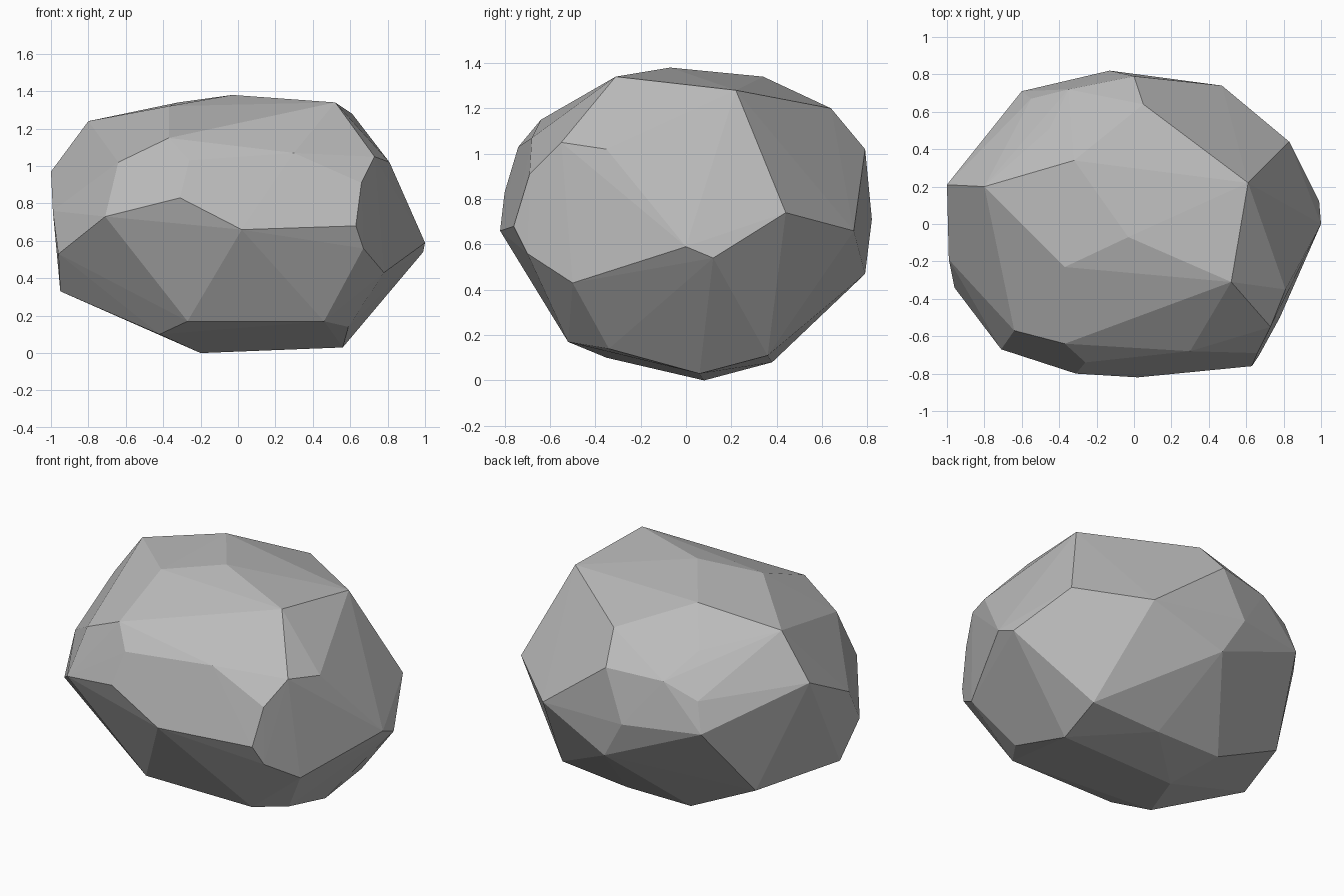
import bpy
import bmesh

# Remove the default cube if it is present
default_cube = bpy.data.objects.get("Cube")
if default_cube:
    bpy.data.objects.remove(default_cube, do_unlink=True)


def make_material(name, colour):
    material = bpy.data.materials.new(name)
    material.use_nodes = True
    material.diffuse_color = colour
    shader = next(n for n in material.node_tree.nodes if n.type == "BSDF_PRINCIPLED")
    shader.inputs["Base Color"].default_value = colour
    return material


def faceted_hull(name, corners, material, unit):
    """Wrap a flat-shaded convex stone around the chiselled corner points."""
    mesh = bpy.data.meshes.new(name)
    stone = bmesh.new()
    for corner in corners:
        stone.verts.new([value * unit for value in corner])
    result = bmesh.ops.convex_hull(stone, input=stone.verts[:])
    unused = {item for key in ("geom_interior", "geom_unused")
              for item in result[key] if isinstance(item, bmesh.types.BMVert)}
    loose = [v for v in unused if v.is_valid and not v.link_faces]
    bmesh.ops.delete(stone, geom=loose, context="VERTS")
    bmesh.ops.recalc_face_normals(stone, faces=stone.faces[:])
    for face in stone.faces:
        face.smooth = False
    stone.to_mesh(mesh)
    stone.free()
    mesh.materials.append(material)
    rock = bpy.data.objects.new(name, mesh)
    bpy.context.collection.objects.link(rock)
    return rock


# Corner points of the stone, in hundredths of a unit
crown = [(52, -31, 134), (-3, -7, 138), (-32, 34, 134), (61, 22, 128),
         (5, 64, 120), (-80, 20, 124), (-37, -23, 132)]
front_side = [(66, -69, 91), (63, -76, 68), (2, -82, 66), (-31, -80, 83),
              (-26, -74, 103), (-37, -64, 115), (30, -68, 107),
              (-64, -57, 102), (-71, -67, 73), (67, -70, 56)]
left_side = [(81, -35, 102), (73, -55, 105), (100, 0, 59), (99, 12, 54),
             (83, 44, 74), (78, -50, 43)]
back_side = [(0, 79, 102), (-13, 82, 71), (47, 74, 66), (1, 79, 47),
             (-60, 71, 73), (-35, 72, 100), (-55, 67, 91), (-45, 51, 114)]
right_side = [(-100, 21, 97), (-99, -19, 76), (-96, -34, 53),
              (-95, -16, 33), (-74, 37, 29)]
underside = [(56, 6, 3), (59, -34, 14), (46, -52, 17), (-27, -52, 17),
             (-42, -35, 10), (-20, 8, 0), (60, 36, 11), (14, 38, 8),
             (-30, 38, 8)]

# One solid grey boulder
stone_grey = make_material("stone_grey", (0.5, 0.5, 0.5, 1))
faceted_hull("boulder",
             crown + front_side + left_side + back_side + right_side + underside,
             stone_grey, unit=0.01)
